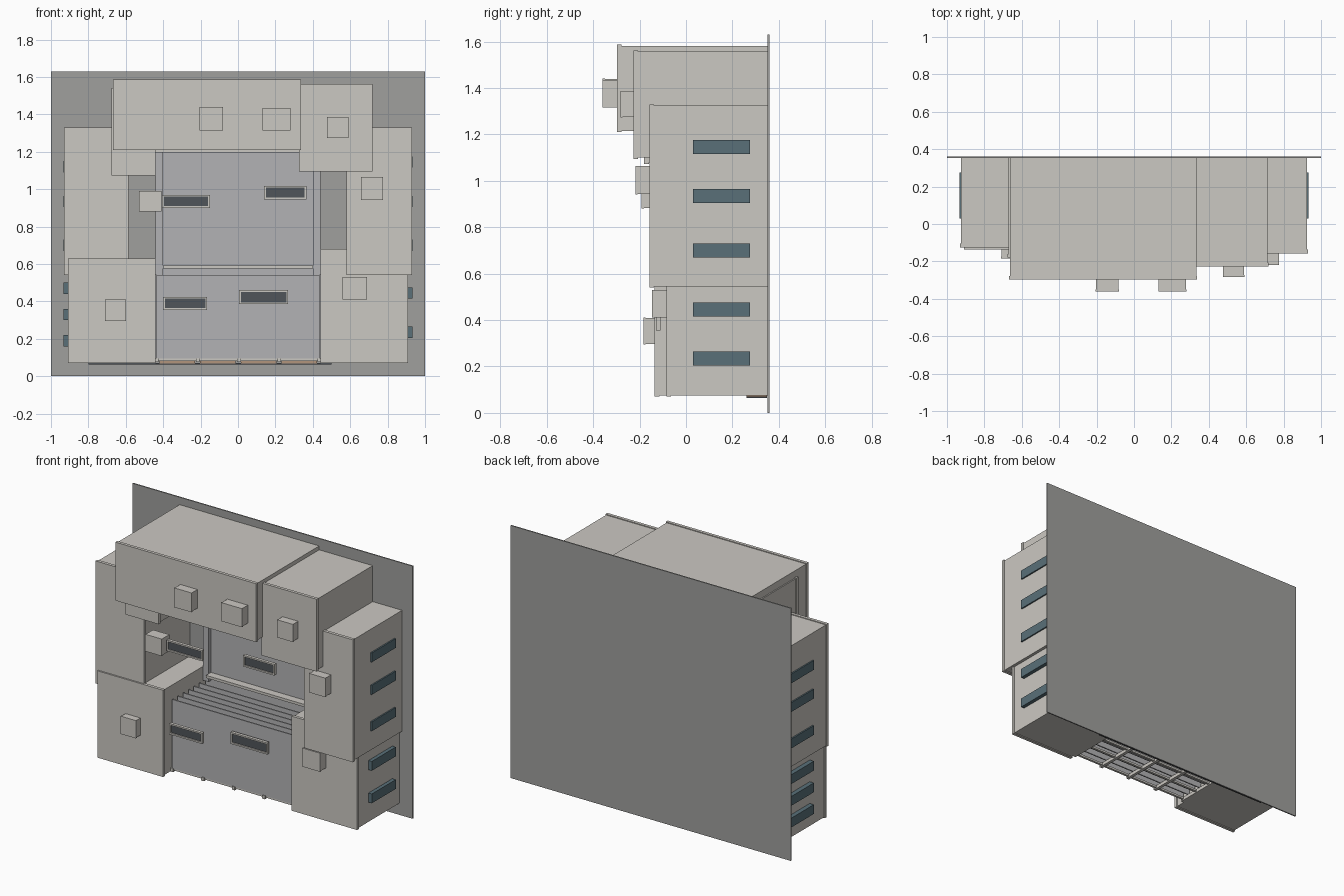
import bpy
import bmesh


def mat(name, r, g, b):
    m = bpy.data.materials.new(name)
    m.diffuse_color = (r, g, b, 1)
    return m


STONE = mat("stone", 0.60, 0.58, 0.54)
BACK = mat("back_grey", 0.35, 0.35, 0.34)
PANEL = mat("panel_grey", 0.45, 0.45, 0.46)
DARK = mat("dark_glass", 0.08, 0.09, 0.10)
BLUE = mat("blue_glass", 0.10, 0.16, 0.19)
BROWN = mat("brown", 0.45, 0.30, 0.20)


def box(name, x0, x1, y0, y1, z0, z1, m=None):
    bm = bmesh.new()
    bmesh.ops.create_cube(bm, size=1)
    for v in bm.verts:
        v.co = ((x0, x1)[v.co.x > 0], (y0, y1)[v.co.y > 0], (z0, z1)[v.co.z > 0])
    me = bpy.data.meshes.new(name)
    bm.to_mesh(me)
    bm.free()
    ob = bpy.data.objects.new(name, me)
    bpy.context.collection.objects.link(ob)
    if m:
        me.materials.append(m)
    return ob


# block with a slightly proud front slab
def block(name, x0, x1, y0, z0, z1, y1=0.352, lip=0.005, slab=0.02):
    box(name, x0 + lip, x1 - lip, y0 + slab, y1, z0 + lip, z1 - lip, STONE)
    box(name + "_front", x0, x1, y0, y0 + slab, z0, z1, STONE)


# dark window with raised frame, facing the front
def window(x0, x1, y, z0, z1):
    f = 0.01
    box("window_glass", x0 + f, x1 - f, y + 0.008, y + 0.02, z0 + f, z1 - f, DARK)
    for a, b, c, d in ((x0, x1, z0, z0 + f), (x0, x1, z1 - f, z1),
                       (x0, x0 + f, z0 + f, z1 - f), (x1 - f, x1, z0 + f, z1 - f)):
        box("window_frame", a, b, y, y + 0.02, c, d, STONE)


# back wall
box("back_wall", -1, 1, 0.352, 0.36, 0, 1.63, BACK)

# main stone blocks
block("left_upper_block", -0.93, -0.585, -0.125, 0.54, 1.33)
block("right_upper_block", 0.58, 0.93, -0.157, 0.54, 1.33)
block("left_lower_block", -0.91, -0.44, -0.135, 0.07, 0.63)
block("right_lower_block", 0.44, 0.91, -0.085, 0.07, 0.68)
block("top_centre_block", -0.668, 0.338, -0.297, 1.21, 1.587)
block("top_right_block", 0.325, 0.72, -0.226, 1.095, 1.562)
block("top_left_block", -0.676, -0.44, -0.18, 1.073, 1.54)

# small protruding cubes
for x0, x1, y, z0, z1 in ((-0.205, -0.08, -0.36, 1.315, 1.44), (0.13, 0.28, -0.36, 1.315, 1.435),
                          (0.475, 0.59, -0.283, 1.273, 1.387), (0.658, 0.776, -0.218, 0.942, 1.065),
                          (0.56, 0.69, -0.147, 0.41, 0.53), (-0.71, -0.6, -0.184, 0.295, 0.41),
                          (-0.53, -0.41, -0.192, 0.88, 0.99)):
    block("small_cube", x0, x1, y, z0, z1, y1=y + 0.08, lip=0.002, slab=0.01)

# framed windows
window(-0.405, -0.15, -0.15, 0.90, 0.97)
window(0.14, 0.365, -0.15, 0.945, 1.018)
window(-0.40, -0.165, -0.13, 0.355, 0.425)
window(0.005, 0.268, -0.085, 0.385, 0.46)

# side window strips
for z in (1.145, 0.935, 0.70, 0.445, 0.235):
    box("right_window", 0.91, 0.934, 0.03, 0.275, z - 0.03, z + 0.03, BLUE)
for z in (1.12, 0.935, 0.70, 0.47, 0.33, 0.19):
    box("left_window", -0.934, -0.905, 0.03, 0.275, z - 0.03, z + 0.03, BLUE)

# recess: lower front panel, slats, ledge and upper panel with side posts
for i in range(6):
    y = -0.05 + 0.055 * i
    box("lower_panel" if i == 0 else "slat", -0.435, 0.435, y, y + 0.008, 0.095, 0.54, PANEL)
box("ledge", -0.40, 0.40, 0.245, 0.31, 0.575, 0.592, STONE)
box("upper_panel", -0.44, 0.44, 0.295, 0.305, 0.095, 1.2, PANEL)
for s in (-1, 1):
    box("side_post", s * 0.42 - 0.02, s * 0.42 + 0.02, 0.27, 0.30, 0.54, 1.2, PANEL)

# floor grid and upper rail
for x in (-0.435, -0.215, 0.005, 0.22, 0.435):
    box("floor_beam", x - 0.01, x + 0.01, -0.055, 0.352, 0.075, 0.097, STONE)
for y in (-0.045, 0.08, 0.2):
    box("floor_rail", -0.44, 0.44, y, y + 0.015, 0.082, 0.095, STONE)
for i in range(4):
    x = -0.42 + 0.2175 * i
    box("floor_plank", x, x + 0.19, 0.26, 0.35, 0.067, 0.088, BROWN)
box("base_strip", -0.8, 0.5, 0.26, 0.35, 0.064, 0.07, DARK)
box("top_rail", -0.44, 0.34, -0.04, 0.30, 1.197, 1.21, STONE)
